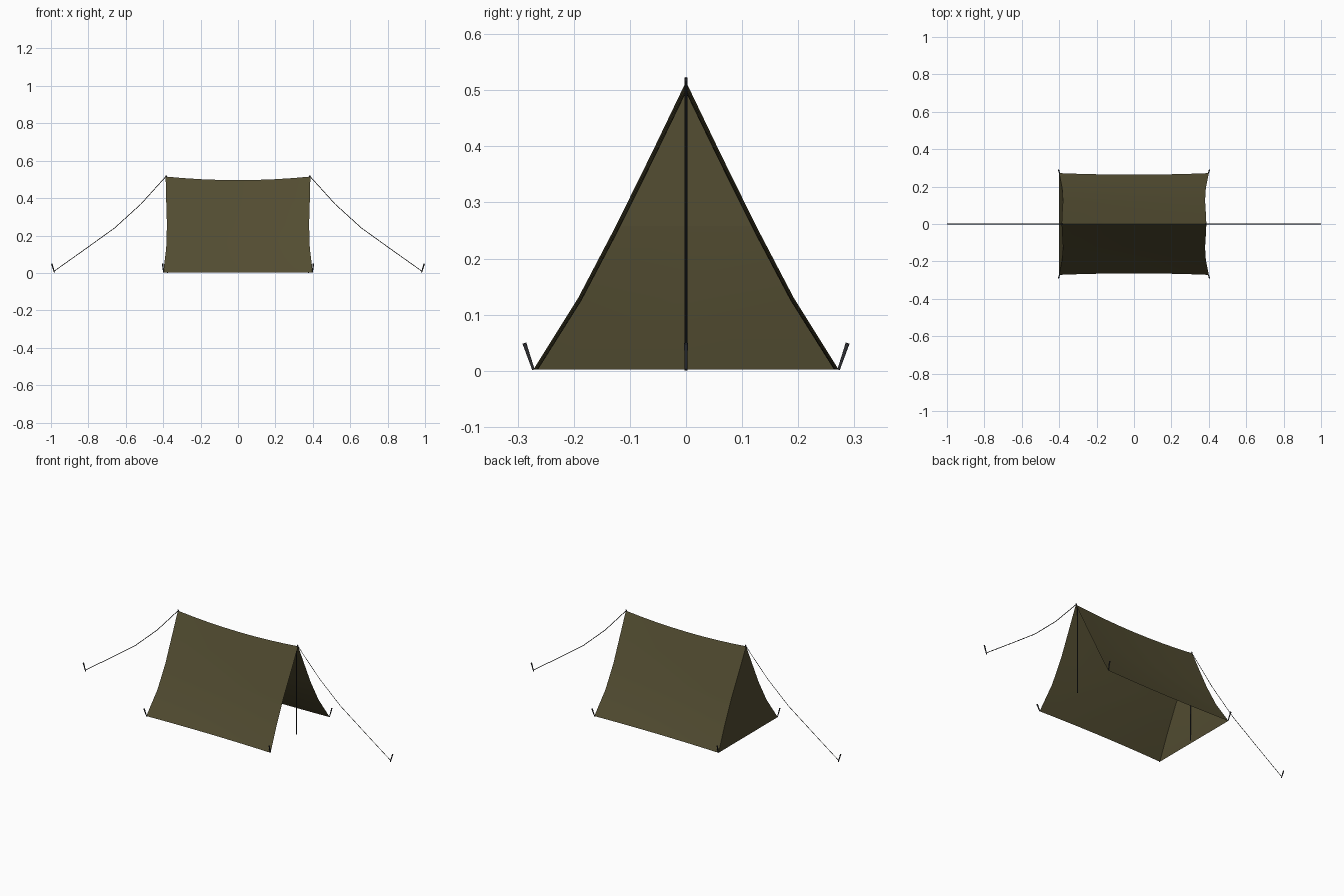
import bpy, bmesh, math
from mathutils import Vector

if "Cube" in bpy.data.objects:
    bpy.data.objects.remove(bpy.data.objects["Cube"])


def material(name, rgb):
    m = bpy.data.materials.new(name)
    m.diffuse_color = (*rgb, 1)
    m.use_nodes = True
    m.node_tree.nodes["Principled BSDF"].inputs["Base Color"].default_value = m.diffuse_color
    return m


CANVAS = material("olive canvas", (0.085, 0.073, 0.031))
METAL = material("dark metal", (0.03, 0.031, 0.036))
ROPE = material("dark rope", (0.025, 0.025, 0.022))

# Tent edge from ridge to ground: half length x, half width y, height z
PROFILE = [(0.387, 0, 0.515), (0.384, 0.06, 0.39), (0.380, 0.125, 0.258),
           (0.384, 0.192, 0.13), (0.400, 0.272, 0.002)]


def make(name, bm, mat, angle=None):
    me = bpy.data.meshes.new(name)
    bm.to_mesh(me)
    bm.free()
    ob = bpy.data.objects.new(name, me)
    bpy.context.collection.objects.link(ob)
    me.materials.append(mat)
    if angle:
        bpy.context.view_layer.objects.active = ob
        ob.select_set(True)
        bpy.ops.object.shade_smooth_by_angle(angle=math.radians(angle))
        ob.select_set(False)
    return ob


def rod(name, points, radius, mat, sides=6, tip=1.0):
    """Closed tube through the points; tip scales the radius at the end."""
    bm = bmesh.new()
    pts = [Vector(p) for p in points]
    rings = []
    for i, p in enumerate(pts):
        d = (pts[min(i + 1, len(pts) - 1)] - pts[max(i - 1, 0)]).normalized()
        u = d.cross(Vector((0, 1, 0))).normalized()
        v = d.cross(u)
        r = radius * (1 + (tip - 1) * i / (len(pts) - 1))
        rings.append([bm.verts.new(p + r * (math.cos(a) * u + math.sin(a) * v))
                      for a in (2 * math.pi * k / sides for k in range(sides))])
    for a, b in zip(rings, rings[1:]):
        for k in range(sides):
            j = (k + 1) % sides
            bm.faces.new((a[k], a[j], b[j], b[k]))
    bm.faces.new(rings[0][::-1])
    bm.faces.new(rings[-1])
    bmesh.ops.recalc_face_normals(bm, faces=bm.faces)
    return make(name, bm, mat, 70)


# Canvas roof: two sagging sheets meeting at the ridge
bm = bmesh.new()
section = [(x, -y, z) for x, y, z in reversed(PROFILE)] + PROFILE[1:]
N = 8
grid = []
for i in range(N + 1):
    t = 2 * i / N - 1
    sag = 1 - t * t
    grid.append([bm.verts.new((x * t, y * (1 - 0.03 * sag), z * (1 - 0.037 * sag)))
                 for x, y, z in section])
for a, b in zip(grid, grid[1:]):
    for k in range(len(section) - 1):
        bm.faces.new((a[k], b[k], b[k + 1], a[k + 1]))
make("canvas_roof", bm, CANVAS, 30)


# Closed left end: lower wall facing out, upper panel facing in
def end_wall(name, rows, outward):
    bm = bmesh.new()
    ring = [(-x, -y, z) for x, y, z in rows]
    prev = None
    for x, y, z in ring:
        cols = [bm.verts.new((x, s * y, z)) for s in ((-1, 0, 1) if y else (0,))]
        if prev:
            if len(prev) == 1:
                prev = prev * 3
            for k in range(2):
                quad = [prev[k], prev[k + 1], cols[k + 1], cols[k]]
                bm.faces.new(list(dict.fromkeys(quad)))
        prev = cols
    for f in bm.faces:
        f.normal_update()
        if (f.normal.x < 0) != outward:
            f.normal_flip()
    make(name, bm, CANVAS, 30)


end_wall("end_wall_lower", PROFILE[2:], True)
end_wall("end_wall_upper", PROFILE[:3], False)

for s, side in ((-1, "left"), (1, "right")):
    # Upright pole just inside the opening
    rod(side + "_pole", [(s * 0.376, 0, 0), (s * 0.376, 0, 0.50), (s * 0.386, 0, 0.522)],
        0.003, METAL)
    # Sagging guy rope and its peg
    rod(side + "_guy_rope",
        [(s * x, 0, z) for x, z in ((0.386, 0.515), (0.52, 0.367), (0.66, 0.24),
                                    (0.82, 0.125), (0.982, 0.01))], 0.0018, ROPE, 4)
    rod(side + "_guy_peg", [(s * 0.981, 0, 0.002), (s * 0.996, 0, 0.049)], 0.0025, METAL, 6, 1.6)
    # Corner pegs leaning outward
    for f, end in ((-1, "front"), (1, "back")):
        rod(f"{side}_{end}_corner_peg",
            [(s * 0.398, f * 0.272, 0.002), (s * 0.403, f * 0.288, 0.049)],
            0.0025, METAL, 6, 1.6)
